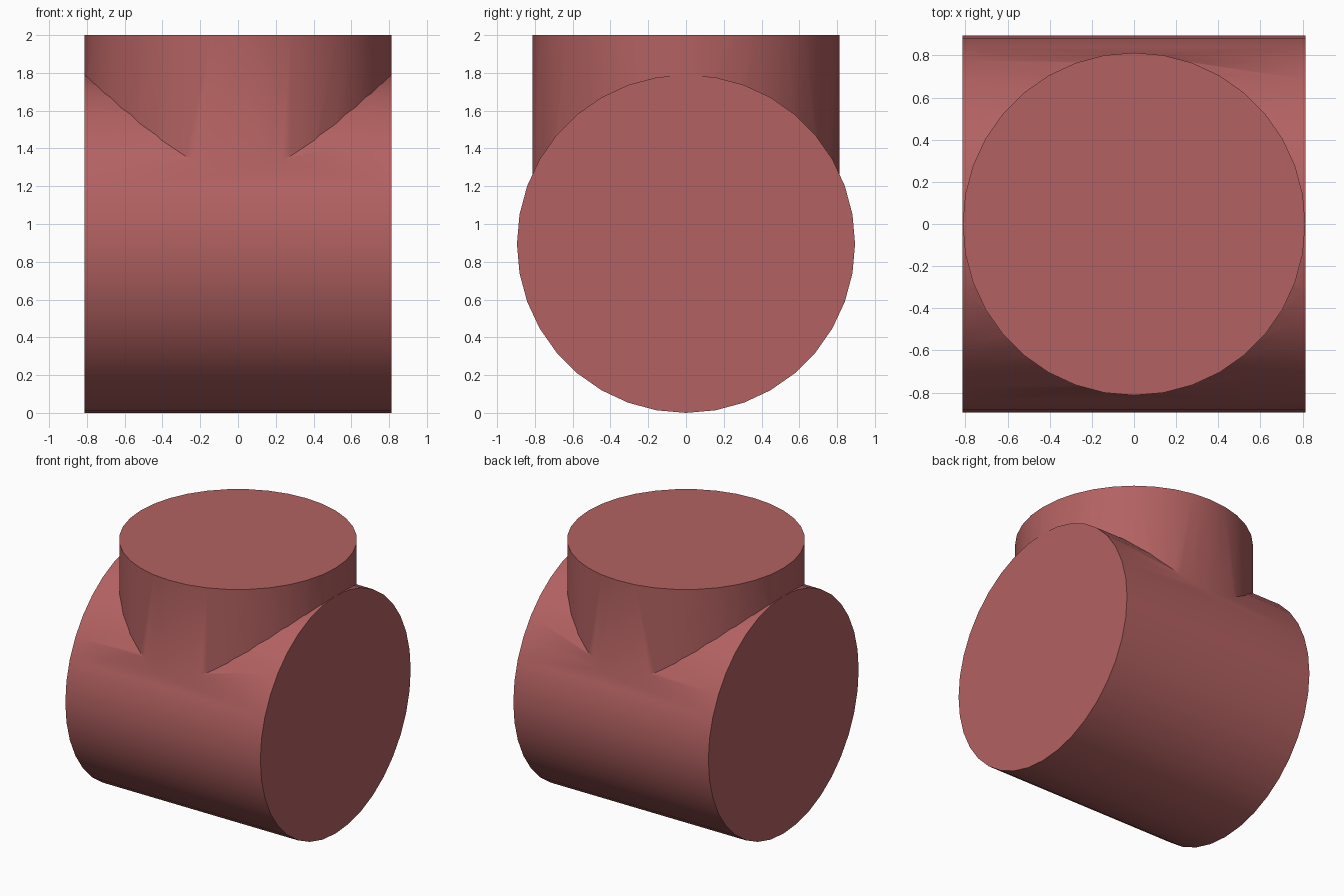
import bpy
import math

SIDES = 36
MAIN_RADIUS = 0.895
HALF_LENGTH = 0.813
BRANCH_RADIUS = 0.8125
TOP = 2.0

cube = bpy.data.objects.get("Cube")
if cube:
    bpy.data.objects.remove(cube, do_unlink=True)

# Single dusty red
red = bpy.data.materials.new("dusty red")
red.use_nodes = True
colour = (0.45, 0.12, 0.12, 1.0)
red.diffuse_color = colour
red.node_tree.nodes["Principled BSDF"].inputs["Base Color"].default_value = colour


def cylinder(name, radius, depth, location, rotation=(0, 0, 0)):
    bpy.ops.mesh.primitive_cylinder_add(
        vertices=SIDES, radius=radius, depth=depth,
        location=location, rotation=rotation)
    obj = bpy.context.object
    obj.name = name
    obj.data.materials.append(red)
    bpy.ops.object.transform_apply(location=True, rotation=True, scale=True)
    return obj


# Upright branch, starting at the axis of the horizontal pipe
branch = cylinder("upright_branch", BRANCH_RADIUS, TOP - MAIN_RADIUS,
                  (0, 0, (TOP + MAIN_RADIUS) / 2))

# Horizontal pipe body
body = cylinder("tee_body", MAIN_RADIUS, HALF_LENGTH * 2,
                (0, 0, MAIN_RADIUS), (0, math.pi / 2, 0))

# Weld both into one tee
weld = body.modifiers.new("weld", "BOOLEAN")
weld.operation = "UNION"
weld.solver = "EXACT"
weld.object = branch
bpy.ops.object.modifier_apply(modifier=weld.name)
bpy.data.objects.remove(branch, do_unlink=True)

# Smooth walls with crisp rims
bpy.ops.object.shade_smooth_by_angle(angle=math.radians(30))
